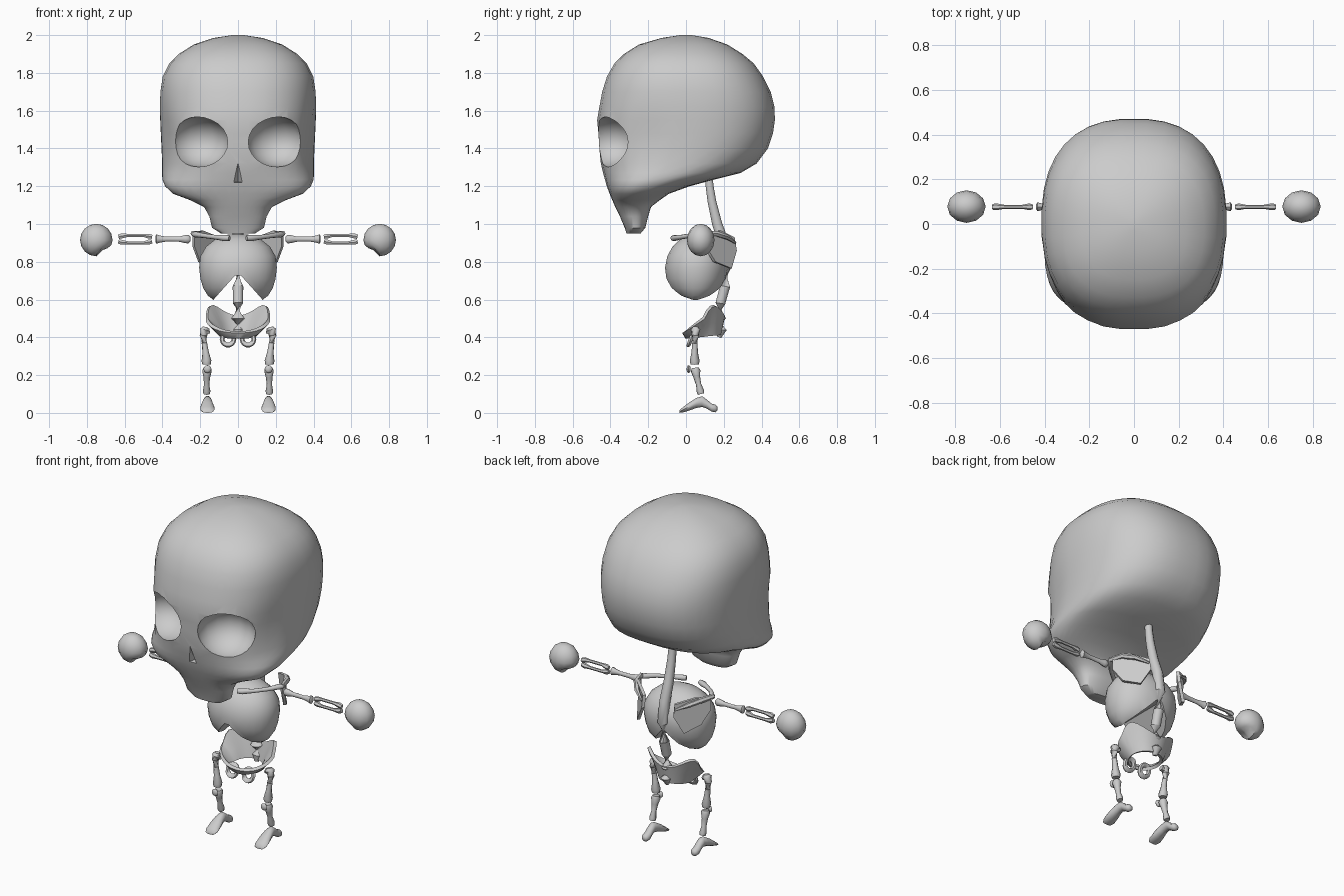
import bpy, bmesh, math
from mathutils import Vector, Matrix

if "Cube" in bpy.data.objects:
    bpy.data.objects.remove(bpy.data.objects["Cube"])

bone = bpy.data.materials.new("bone grey")
bone.diffuse_color = (0.6, 0.6, 0.6, 1)
bone.use_nodes = True
bone.node_tree.nodes["Principled BSDF"].inputs["Base Color"].default_value = bone.diffuse_color


def select(ob):
    bpy.ops.object.select_all(action='DESELECT')
    ob.select_set(True)
    bpy.context.view_layer.objects.active = ob


def finish(name, bm, mirror=False, angle=50):
    bmesh.ops.recalc_face_normals(bm, faces=bm.faces)
    me = bpy.data.meshes.new(name)
    bm.to_mesh(me)
    bm.free()
    me.materials.append(bone)
    ob = bpy.data.objects.new(name, me)
    bpy.context.collection.objects.link(ob)
    select(ob)
    if mirror:
        ob.modifiers.new("mirror", 'MIRROR').use_mirror_merge = False
        bpy.ops.object.modifier_apply(modifier="mirror")
    bpy.ops.object.shade_smooth_by_angle(angle=math.radians(angle))
    return ob


def add_loft(bm, rings):
    """Skin a list of point rings and cap both ends."""
    rows = [[bm.verts.new(p) for p in ring] for ring in rings]
    n = len(rows[0])
    for a, b in zip(rows, rows[1:]):
        for i in range(n):
            j = (i + 1) % n
            bm.faces.new((a[i], a[j], b[j], b[i]))
    bm.faces.new(rows[0])
    bm.faces.new(rows[-1])


def slices(table, n, power):
    """Superellipse slices from rows of height, front y, back y, half width."""
    rings = []
    for z, yf, yb, w in table:
        ring = []
        for i in range(n):
            t = 2 * math.pi * (i + 0.5) / n
            c, s = math.cos(t), math.sin(t)
            ring.append(Vector((w * math.copysign(abs(c) ** (2 / power), c),
                                (yf + yb) / 2 + (yb - yf) / 2 * math.copysign(abs(s) ** (2 / power), s), z)))
        rings.append(ring)
    return rings


def add_tube(bm, pts, n=8):
    """Round bone along points of x, y, z, radius."""
    ps = [Vector(p[:3]) for p in pts]
    rings = []
    for k, p in enumerate(ps):
        q = (ps[min(k + 1, len(ps) - 1)] - ps[max(k - 1, 0)]).to_track_quat('Z', 'Y')
        rings.append([p + q @ Vector((pts[k][3] * math.cos(2 * math.pi * i / n),
                                      pts[k][3] * math.sin(2 * math.pi * i / n), 0)) for i in range(n)])
    add_loft(bm, rings)


def add_ball(bm, loc, size, u=12, v=8, turn=0):
    m = Matrix.Translation(loc) @ Matrix.Rotation(turn, 4, 'Z') @ Matrix.Diagonal((*size, 1))
    return bmesh.ops.create_uvsphere(bm, u_segments=u, v_segments=v, radius=1, matrix=m)['verts']


def cut(ob, cutter, angle=40):
    mod = ob.modifiers.new("cut", 'BOOLEAN')
    mod.operation, mod.solver, mod.object = 'DIFFERENCE', 'EXACT', cutter
    select(ob)
    bpy.ops.object.modifier_apply(modifier="cut")
    bpy.data.objects.remove(cutter)
    bpy.ops.object.shade_smooth_by_angle(angle=math.radians(angle))


# skull: cranium tapering to the muzzle, with shallow temples
skull_rows = [
    (.95, -.315, -.24, .09), (.98, -.325, -.215, .138), (1.04, -.35, -.2, .152), (1.09, -.375, -.185, .18),
    (1.125, -.39, -.14, .25), (1.16, -.405, -.09, .345), (1.2, -.42, .02, .388), (1.235, -.43, .15, .402),
    (1.27, -.44, .29, .404), (1.32, -.452, .375, .403), (1.4, -.46, .435, .406), (1.48, -.465, .462, .41),
    (1.55, -.472, .472, .413), (1.62, -.46, .47, .415), (1.7, -.445, .45, .412), (1.78, -.42, .41, .4),
    (1.85, -.38, .36, .365), (1.9, -.33, .3, .315), (1.95, -.25, .22, .235), (1.985, -.13, .12, .13),
    (2.0, -.03, .03, .03)]
bm = bmesh.new()
add_loft(bm, slices(skull_rows, 36, 2.45))
for v in bm.verts:
    v.co.x *= 1 - .05 * math.exp(-((v.co.y + .22) / .1) ** 2 - ((v.co.z - 1.45) / .15) ** 2)
skull = finish("skull", bm)

# eye sockets
bm = bmesh.new()
add_ball(bm, (.207, -.41, 1.435), (.164, .16, .133), 16, 12, math.radians(28))
cut(skull, finish("socket_cutter", bm, True))

# nose hollow
bm = bmesh.new()
tip = [bm.verts.new(p) for p in ((0, -.452, 1.325), (-.065, -.5, 1.21), (.065, -.5, 1.21), (0, -.385, 1.225))]
for f in ((0, 1, 2), (0, 1, 3), (0, 2, 3), (1, 2, 3)):
    bm.faces.new([tip[i] for i in f])
cut(skull, finish("nose_cutter", bm))

# rib cage with an arched notch below
ribs = [(.598, .0, .1, .13), (.62, -.05, .15, .16), (.66, -.085, .19, .185), (.71, -.105, .21, .2),
        (.77, -.112, .222, .207), (.83, -.1, .215, .2), (.88, -.072, .19, .17), (.92, -.03, .15, .12),
        (.945, .02, .1, .05)]
bm = bmesh.new()
add_loft(bm, slices(ribs, 28, 2.1))
rib_cage = finish("rib_cage", bm)
arch = [(-.14, .56), (-.125, .605), (-.085, .65), (-.04, .7), (-.015, .728), (.015, .728), (.04, .7),
        (.085, .65), (.125, .605), (.14, .56)]
bm = bmesh.new()
add_loft(bm, [[(x, y, z) for x, z in arch] for y in (-.3, .4)])
cut(rib_cage, finish("arch_cutter", bm))

# spine
bm = bmesh.new()
add_tube(bm, [(0, .12, 1.27, .02), (0, .125, 1.2, .022), (0, .137, 1.12, .024), (0, .165, 1.0, .028),
              (0, .2, .9, .03), (0, .217, .78, .03), (0, .207, .67, .028), (0, .182, .58, .027),
              (0, .178, .5, .035), (0, .188, .44, .03), (0, .175, .4, .012)], 10)
finish("spine", bm)

# pelvis: flared bowl, low in front, with raised wings behind
bm = bmesh.new()
rows = [[], [], []]
N = 32
for i in range(N):
    t = 2 * math.pi * i / N
    c, s = math.cos(t), math.sin(t)
    top = .502 + .075 * s if s < 0 else .502 + .16 * s * (1 - s) + .012 * s + .02 * math.sin(math.pi * s)
    low = .408 + .006 * s
    for row, (rx, ry, z) in zip(rows, ((.088, .085, low), (.115, .092, (top + low) / 2 - .012), (.165, .105, top))):
        row.append(bm.verts.new((rx * c, .093 + ry * s, z)))
for a, b in zip(rows, rows[1:]):
    for i in range(N):
        bm.faces.new((a[i], a[(i + 1) % N], b[(i + 1) % N], b[i]))
pelvis = finish("pelvis", bm)
mod = pelvis.modifiers.new("thickness", 'SOLIDIFY')
mod.thickness, mod.offset = .018, 0
bpy.ops.object.modifier_apply(modifier="thickness")
bpy.ops.object.shade_smooth_by_angle(angle=math.radians(50))

# lower pelvis loops
bm = bmesh.new()
rings = []
for i in range(14):
    t = 2 * math.pi * i / 14
    d = Vector((math.cos(t), .35 * math.sin(t), math.sin(t)))
    rings.append([Vector((.053, .025, .39)) + d * (.031 + .013 * math.cos(a)) + Vector((0, .013 * math.sin(a), 0))
                  for a in (k * math.pi / 3 for k in range(6))])
rows = [[bm.verts.new(p) for p in r] for r in rings]
for i, a in enumerate(rows):
    b = rows[(i + 1) % 14]
    for k in range(6):
        bm.faces.new((a[k], a[(k + 1) % 6], b[(k + 1) % 6], b[k]))
finish("pelvis_loops", bm, True)

# collar bones
bm = bmesh.new()
add_tube(bm, [(.045, -.07, .925, .014), (.07, -.06, .926, .017), (.12, -.03, .93, .012),
              (.18, .02, .938, .012), (.225, .075, .945, .016), (.24, .09, .945, .01)])
finish("collar_bones", bm, True)

# shoulder blades: thin curved triangles with a ridge
blade = [(.235, .1, .95), (.19, .18, .965), (.1, .25, .93), (.1, .262, .86), (.15, .235, .765), (.205, .15, .8),
         (.235, .1, .88)]
bm = bmesh.new()
add_loft(bm, [[Vector(p) + Vector((.6, .8, 0)) * d for p in blade] for d in (-.009, .009)])
add_tube(bm, [(.11, .262, .9, .006), (.17, .22, .93, .014), (.215, .16, .95, .016), (.238, .08, .95, .014)], 6)
finish("shoulder_blades", bm, True, 35)

# upper arms
bm = bmesh.new()
add_tube(bm, [(.252, .077, .92, .012), (.262, .077, .92, .023), (.28, .077, .92, .021), (.31, .077, .92, .014),
              (.38, .077, .92, .013), (.415, .077, .92, .019), (.432, .077, .92, .025), (.438, .077, .92, .014)])
for v in bm.verts:
    v.co.y = .077 + (v.co.y - .077) * .8
finish("upper_arms", bm, True)

# forearms: two thin bones joined at the ends
bm = bmesh.new()
for s in (-1, 1):
    z = .92
    add_tube(bm, [(.455, .077, z + s * .012, .012), (.47, .077, z + s * .015, .015), (.5, .077, z + s * .02, .009),
                  (.58, .077, z + s * .02, .009), (.615, .077, z + s * .017, .015), (.633, .077, z + s * .012, .013)], 6)
finish("forearms", bm, True)

# mitten hands, pinched at the inner underside
bm = bmesh.new()
add_ball(bm, (.75, .078, .915), (.086, .073, .086))
for v in bm.verts:
    if v.co.x < .735 and v.co.z < .9:
        v.co.z += .4 * (.9 - v.co.z)
finish("hands", bm, True)

# thighs, knee caps and shins
bm = bmesh.new()
add_tube(bm, [(.172, .05, .455, .014), (.175, .05, .44, .026), (.183, .05, .41, .02), (.178, .047, .37, .015),
              (.171, .046, .32, .017), (.167, .046, .275, .026), (.166, .046, .256, .022)])
add_tube(bm, [(.15, .05, .435, .017), (.175, .05, .43, .017)], 6)
finish("thighs", bm, True)
bm = bmesh.new()
add_ball(bm, (.162, .014, .232), (.021, .011, .021), 8, 6)
finish("knee_caps", bm, True)
bm = bmesh.new()
add_tube(bm, [(.163, .049, .238, .02), (.164, .051, .222, .026), (.165, .057, .19, .018), (.166, .067, .15, .014),
              (.166, .076, .115, .02), (.166, .08, .1, .017)])
finish("shins", bm, True)

# feet: arched, wide at the toes
foot = [(-.035, 0, .014, .028), (-.015, .002, .032, .038), (.02, .012, .058, .036), (.055, .025, .08, .028),
        (.085, .03, .09, .022), (.11, .022, .072, .022), (.135, .006, .05, .024), (.155, .002, .045, .022),
        (.166, .012, .034, .012)]
bm = bmesh.new()
add_loft(bm, [[(.162 + w * math.cos(t), y, (a + b) / 2 + (b - a) / 2 * math.sin(t))
               for t in (2 * math.pi * i / 10 for i in range(10))] for y, a, b, w in foot])
finish("feet", bm, True)
